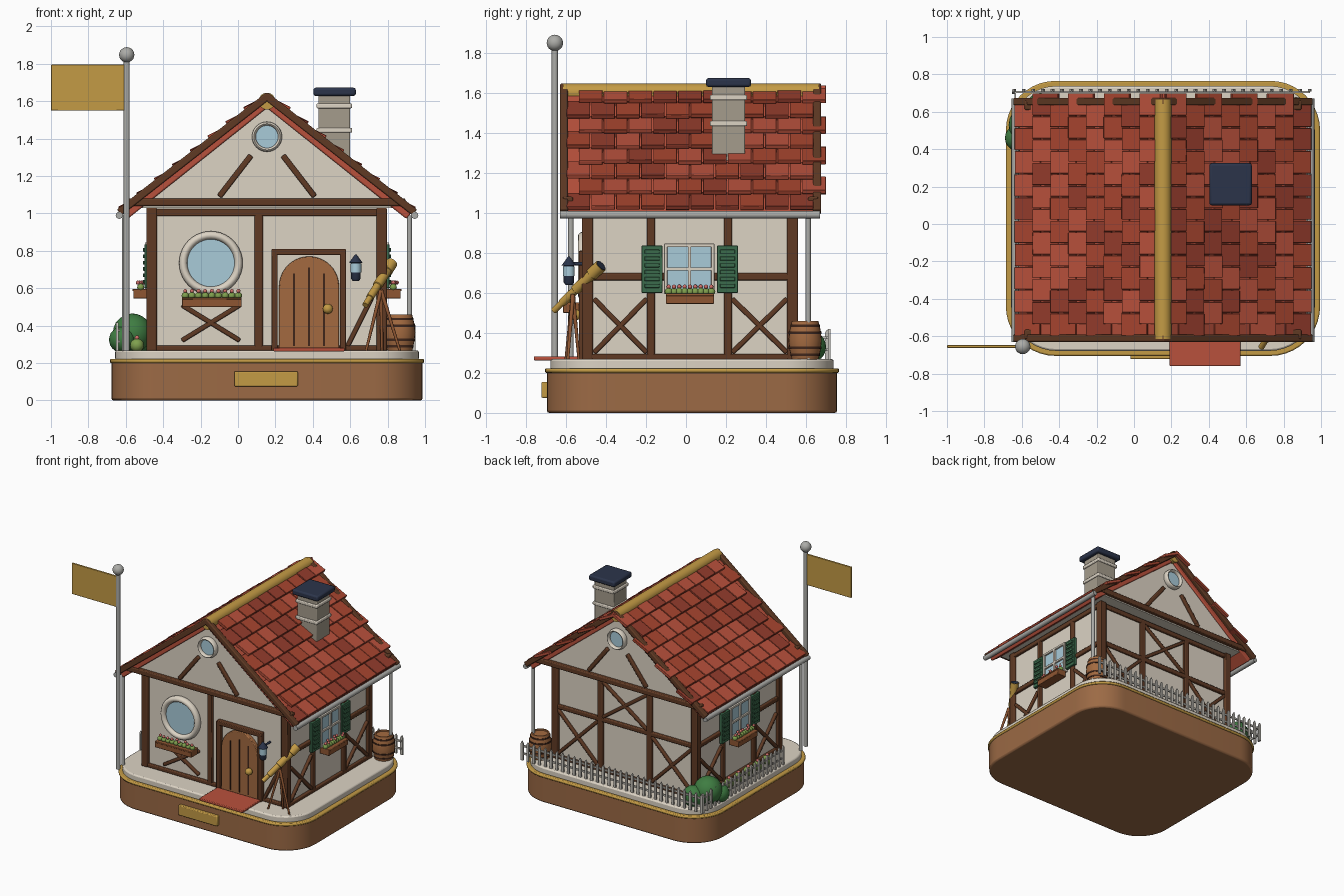
import bpy, bmesh, math, random
from mathutils import Vector as V, Matrix

if "Cube" in bpy.data.objects:
    bpy.data.objects.remove(bpy.data.objects["Cube"])

random.seed(4)
CX, CY = 0.155, 0.02
COL = dict(timber='603a24', cream='dcd3c4', red='b9513c', red2='a8452f', red3='943c2c', gold='c49b45',
           navy='2b344a', green='3b6b4c', leaf='7fa04e', bush='3f7d42', glass='a9cbd9', steel='acaca8',
           door='a36a40', base='9c6a45', stone='a59c8c', fence='c4c0b8', pink='d0706a', box='8f5632', dark='40261a')
MATS = {}
for k, h in COL.items():
    m = bpy.data.materials.new(k)
    m.diffuse_color = [((int(h[i:i + 2], 16) / 255 + 0.055) / 1.055) ** 2.4 for i in (0, 2, 4)] + [1]
    m.use_nodes = True
    m.node_tree.nodes["Principled BSDF"].inputs["Base Color"].default_value = m.diffuse_color
    MATS[k] = m


def finish(name, bm, *cols, bevel=0.0, smooth=True):
    bmesh.ops.recalc_face_normals(bm, faces=bm.faces[:])
    me = bpy.data.meshes.new(name)
    bm.to_mesh(me)
    bm.free()
    ob = bpy.data.objects.new(name, me)
    bpy.context.collection.objects.link(ob)
    for c in cols:
        me.materials.append(MATS[c])
    if bevel:
        md = ob.modifiers.new('bevel', 'BEVEL')
        md.width, md.segments, md.limit_method = bevel, 2, 'ANGLE'
    if smooth:
        bpy.ops.object.select_all(action='DESELECT')
        ob.select_set(True)
        bpy.context.view_layer.objects.active = ob
        bpy.ops.object.shade_smooth_by_angle(angle=math.radians(40))
    return ob


def box(bm, x0, x1, y0, y1, z0, z1):
    M = Matrix.Translation(((x0 + x1) / 2, (y0 + y1) / 2, (z0 + z1) / 2)) @ Matrix.Diagonal((abs(x1 - x0), y1 - y0, z1 - z0, 1))
    bmesh.ops.create_cube(bm, size=1, matrix=M)


def beam(bm, p, q, n, w=0.04, d=0.03):
    p, q, n = V(p), V(q), V(n)
    a = (q - p).normalized()
    s = n.cross(a).normalized()
    R = Matrix((a, s, n)).transposed().to_4x4()
    M = Matrix.Translation((p + q) / 2) @ R @ Matrix.Diagonal(((q - p).length, w, d, 1))
    return bmesh.ops.create_cube(bm, size=1, matrix=M)['verts']


def prism(bm, pts, vec):
    a = [bm.verts.new(p) for p in pts]
    b = [bm.verts.new(V(p) + V(vec)) for p in pts]
    bm.faces.new(a)
    bm.faces.new(b)
    for i in range(len(a)):
        j = (i + 1) % len(a)
        bm.faces.new((a[i], a[j], b[j], b[i]))


def lathe(bm, loc, axis, prof, n=24, ring=False):
    R = V(axis).to_track_quat('Z', 'Y')
    rows = [[bm.verts.new(V(loc) + R @ V((r * math.cos(t), r * math.sin(t), h)))
             for t in (2 * math.pi * k / n for k in range(n))] for r, h in prof]
    for a, b in zip(rows, rows[1:] + ([rows[0]] if ring else [])):
        for i in range(n):
            j = (i + 1) % n
            bm.faces.new((a[i], a[j], b[j], b[i]))
    if not ring:
        bm.faces.new(rows[0])
        bm.faces.new(rows[-1])


def cyl(bm, p, q, r, r2=None, n=16):
    d = V(q) - V(p)
    lathe(bm, p, d, [(r, 0), (r if r2 is None else r2, d.length)], n)


def ball(bm, loc, r, sub=2):
    bmesh.ops.create_icosphere(bm, subdivisions=sub, radius=r, matrix=Matrix.Translation(loc))


def slab(name, hx, hy, r, z0, z1, col, bevel):
    pts = []
    for k, (sx, sy) in enumerate(((1, 1), (-1, 1), (-1, -1), (1, -1))):
        for i in range(11):
            t = math.pi / 2 * (k + i / 10)
            pts.append((CX + sx * (hx - r) + r * math.cos(t), 0.03 + sy * (hy - r) + r * math.sin(t), z0))
    bm = bmesh.new()
    prism(bm, pts, (0, 0, z1 - z0))
    finish(name, bm, col, bevel=bevel)


# Plinth, gold rim, terrace
slab('plinth', 0.832, 0.725, 0.26, 0, 0.21, 'base', 0.012)
slab('plinth_rim', 0.84, 0.735, 0.265, 0.2, 0.222, 'gold', 0.008)
slab('terrace', 0.812, 0.708, 0.24, 0.215, 0.268, 'cream', 0.01)
bm = bmesh.new(); box(bm, -0.02, 0.32, -0.722, -0.69, 0.075, 0.155); finish('blank_plaque', bm, 'gold', bevel=0.006)
bm = bmesh.new(); box(bm, 0.19, 0.57, -0.76, -0.53, 0.262, 0.282); finish('door_mat', bm, 'red', bevel=0.005)

# Walls and gable block
bm = bmesh.new(); box(bm, -0.465, 0.775, -0.495, 0.535, 0.26, 1.06); finish('walls', bm, 'cream')
bm = bmesh.new(); prism(bm, [(CX - 0.72, -0.585, 1.03), (CX + 0.72, -0.585, 1.03), (CX, -0.585, 1.59)], (0, 1.215, 0)); finish('gable_walls', bm, 'cream')

# Timber frame
bm = bmesh.new()
for x in (-0.462, 0.768):
    for y in (-0.492, 0.532):
        box(bm, x - 0.028, x + 0.028, y - 0.028, y + 0.028, 0.265, 1.03)
def front(u0, z0, u1, z1, w=0.04): beam(bm, (u0, -0.5, z0), (u1, -0.5, z1), (0, -1, 0), w)
def back(u0, z0, u1, z1, w=0.035): beam(bm, (u0, 0.54, z0), (u1, 0.54, z1), (0, 1, 0), w)
for f in (front, back):
    f(-0.46, 1.005, 0.77, 1.005)
    f(-0.46, 0.28, 0.77, 0.28, 0.03)
front(0.11, 0.27, 0.11, 1.0, 0.045)
front(-0.3, 0.32, 0.01, 0.51, 0.025)
front(-0.3, 0.51, 0.01, 0.32, 0.025)
front(0.585, 0.29, 0.74, 0.6, 0.025)
back(-0.46, 0.68, 0.77, 0.68)
for u in (-0.06, 0.37):
    back(u, 0.27, u, 1.0, 0.045)
for u0, u1, z0, z1 in ((-0.44, -0.08, 0.3, 0.66), (0.39, 0.75, 0.3, 0.66), (-0.04, 0.35, 0.7, 0.98)):
    back(u0, z0, u1, z1, 0.025)
    back(u0, z1, u1, z0, 0.025)
for s in (-1, 1):
    def side(u0, z0, u1, z1, w=0.035): beam(bm, (CX + s * 0.625, u0, z0), (CX + s * 0.625, u1, z1), (s, 0, 0), w)
    side(-0.49, 1.005, 0.53, 1.005)
    side(-0.49, 0.28, 0.53, 0.28, 0.03)
    side(-0.49, 0.68, 0.53, 0.68)
    for u in (-0.175, 0.21):
        side(u, 0.27, u, 1.0, 0.04)
    for u0, u1 in ((-0.46, -0.195), (0.23, 0.505)):
        side(u0, 0.3, u1, 0.57, 0.025)
        side(u0, 0.57, u1, 0.3, 0.025)
# gable timbers and barge boards at both ends
for n, y in ((-1, -0.59), (1, 0.635)):
    beam(bm, (CX - 0.74, y, 1.06), (CX + 0.74, y, 1.06), (0, n, 0), 0.04, 0.05)
    for s in (-1, 1):
        beam(bm, (CX + s * 0.255, y, 1.09), (CX + s * 0.085, y, 1.31), (0, n, 0), 0.03)
        beam(bm, (CX + s * 0.79, y + n * 0.02, 1.005), (CX - s * 0.01, y + n * 0.02, 1.632), (0, n, 0), 0.04, 0.04)
finish('timber_frame', bm, 'timber', bevel=0.007)

# Roof boards, overlapping tiles and ridge cap
bm = bmesh.new()
bt = bmesh.new()
for s in (-1, 1):
    d, nrm = V((s * 0.782, 0, -0.623)), V((s * 0.623, 0, 0.782))
    top = V((CX, 0, 1.615))
    a, b = top - nrm * 0.02, top + d * 0.985 - nrm * 0.02
    beam(bm, a + V((0, CY, 0)), b + V((0, CY, 0)), nrm, 1.25, 0.04)
    for i in range(8):
        lo = top + d * ((i + 1) * 0.122 + 0.01) + nrm * 0.03
        hi = lo - d * 0.15 - nrm * 0.032
        tn = V((0, 1, 0)).cross(hi - lo).normalized()
        tn = tn if tn.z > 0 else -tn
        for j in range(10):
            o = V((0, -0.538 + (i % 2 == 0) * 0.062 + j * 0.124, 0))
            k = random.randrange(3)
            o += tn * random.uniform(-0.003, 0.003)
            for f in {f for v in beam(bt, lo + o, hi + o, tn, 0.118, 0.022) for f in v.link_faces}:
                f.material_index = k
finish('roof_boards', bm, 'red', bevel=0.008)
finish('roof_tiles', bt, 'red', 'red2', 'red3', bevel=0.003)
bm = bmesh.new(); cyl(bm, (CX, -0.615, 1.6), (CX, 0.665, 1.6), 0.045, n=24); finish('ridge_cap', bm, 'gold')

# Gutters and downpipes
bm = bmesh.new()
for s, y in ((-1, -0.575), (1, 0.61)):
    x = CX + s * 0.79
    cyl(bm, (x, -0.63, 0.99), (x, 0.67, 0.99), 0.019)
    cyl(bm, (CX + s * 0.762, y, 0.265), (CX + s * 0.762, y, 0.99), 0.014)
finish('gutters_and_downpipes', bm, 'steel')

# Chimney
bm = bmesh.new(); box(bm, 0.43, 0.6, 0.13, 0.295, 1.2, 1.64); finish('chimney', bm, 'stone', bevel=0.006)
bm = bmesh.new()
for z in (1.445, 1.575):
    box(bm, 0.42, 0.61, 0.12, 0.305, z - 0.013, z + 0.013)
finish('chimney_bands', bm, 'cream', bevel=0.006)
bm = bmesh.new(); box(bm, 0.403, 0.63, 0.1, 0.325, 1.628, 1.672); finish('chimney_cap', bm, 'navy', bevel=0.012)

# Round windows
bg, br = bmesh.new(), bmesh.new()
for x, y, z, r, n in ((-0.145, -0.5, 0.735, 0.148, -1), (CX, -0.585, 1.41, 0.07, -1), (CX, 0.63, 1.41, 0.07, 1)):
    w = r * 0.15
    lathe(br, (x, y, z), (0, n, 0), [(r + w * math.cos(t), 0.012 + 0.028 * math.sin(t)) for t in
                                     (2 * math.pi * k / 12 for k in range(12))], 40, True)
    cyl(bg, (x, y, z), (x, y + n * 0.015, z), r, n=40)
finish('round_window_rings', br, 'cream')

# Side windows, shutters
bf, bs = bmesh.new(), bmesh.new()
for s in (-1, 1):
    X = lambda o: CX + s * (0.62 + o)
    def sbox(b, o0, o1, *r): box(b, X(o0), X(o1), *r)
    sbox(bg, 0, 0.02, -0.1, 0.13, 0.605, 0.835)
    for y in (-0.11, 0.125, 0.009):
        sbox(bf, 0, 0.033, y, y + 0.017, 0.595, 0.845)
    for z in (0.595, 0.71, 0.828):
        sbox(bf, 0, 0.033, -0.11, 0.142, z, z + 0.017)
    for y in (-0.222, 0.155):
        sbox(bs, 0.01, 0.034, y, y + 0.105, 0.6, 0.835)
        for i in range(6):
            z = 0.625 + i * 0.034
            sbox(bs, 0.03, 0.043, y + 0.015, y + 0.09, z, z + 0.02)
finish('window_glass', bg, 'glass')
finish('side_window_frames', bf, 'cream', bevel=0.003)
finish('shutters', bs, 'green', bevel=0.003)

# Flower boxes with planting
bb, bl, bp = bmesh.new(), bmesh.new(), bmesh.new()
boxes = [((-0.3, -0.575, 0.5), (0.02, -0.575, 0.5), (0, -1, 0))]
boxes += [((CX + s * 0.675, -0.1, 0.545), (CX + s * 0.675, 0.14, 0.545), (s, 0, 0)) for s in (-1, 1)]
for p, q, n in boxes:
    p, q = V(p), V(q)
    up = V((0, 0, 0.025))
    beam(bb, p + up, q + up, n, 0.05, 0.08)
    beam(bb, p + up * 1.8, q + up * 1.8, n, 0.012, 0.09)
    for i in range(9):
        c = p.lerp(q, (i + 0.5) / 9)
        ball(bl, c + V((0, 0, 0.06)), 0.02)
        ball(bp, c + V(n) * random.uniform(-0.02, 0.02) + V((0, 0, 0.085)), 0.011)
# small border plants and corner bushes on the left
for i in range(5):
    c = V((-0.54, -0.25 + i * 0.12, 0.295))
    ball(bl, c, 0.038)
    ball(bp, c + V((0, 0, 0.04)), 0.013)
finish('flower_boxes', bb, 'box', bevel=0.004)
finish('foliage', bl, 'leaf')
finish('blossoms', bp, 'pink')
bm = bmesh.new()
for x, y, z, r in ((-0.565, 0.53, 0.36, 0.105), (-0.62, 0.46, 0.325, 0.07), (-0.5, 0.62, 0.33, 0.08)):
    ball(bm, (x, y, z), r, 3)
finish('bushes', bm, 'bush')

# Front door
bm = bmesh.new()
for x in (0.18, 0.545):
    box(bm, x, x + 0.032, -0.535, -0.49, 0.265, 0.81)
box(bm, 0.18, 0.577, -0.535, -0.49, 0.778, 0.81)
finish('door_frame', bm, 'timber', bevel=0.005)
bm = bmesh.new()
arch = [(0.38 + 0.16 * math.cos(math.pi * i / 20), -0.525, 0.61 + 0.16 * math.sin(math.pi * i / 20)) for i in range(21)]
prism(bm, [(0.22, -0.525, 0.268), (0.54, -0.525, 0.268)] + arch, (0, 0.035, 0))
finish('arched_door', bm, 'door', bevel=0.005)
bm = bmesh.new()
for x, z in ((0.3, 0.68), (0.38, 0.71), (0.46, 0.68)):
    box(bm, x - 0.005, x + 0.005, -0.528, -0.52, 0.29, z)
finish('door_grooves', bm, 'dark')
bm = bmesh.new(); ball(bm, (0.48, -0.55, 0.49), 0.027, 3); cyl(bm, (0.48, -0.52, 0.49), (0.48, -0.55, 0.49), 0.012); finish('door_knob', bm, 'gold')

# Wall lantern
bm = bmesh.new()
lathe(bm, (0.63, -0.585, 0), (0, 0, 1), [(0.018, 0.64), (0.026, 0.652), (0.026, 0.735), (0.036, 0.737), (0.012, 0.77), (0.005, 0.78)], 12)
cyl(bm, (0.63, -0.49, 0.745), (0.63, -0.585, 0.745), 0.008)
finish('wall_lantern', bm, 'navy')
bm = bmesh.new(); cyl(bm, (0.63, -0.585, 0.685), (0.63, -0.585, 0.732), 0.029, n=12); finish('lantern_glass', bm, 'glass')

# Telescope on tripod
lo, hi = V((0.68, -0.66, 0.51)), V((0.822, -0.425, 0.735))
L = (hi - lo).length
bm = bmesh.new()
lathe(bm, lo, hi - lo, [(0.016, 0), (0.016, 0.06), (0.021, 0.062), (0.021, 0.16), (0.026, 0.163), (0.026, L - 0.07), (0.032, L - 0.068), (0.032, L)], 20)
finish('telescope_tube', bm, 'gold')
bm = bmesh.new(); cyl(bm, lo.lerp(hi, 0.99), lo.lerp(hi, 1.008), 0.028, n=20); finish('telescope_lens', bm, 'navy')
bm = bmesh.new()
for x, y in ((0.685, -0.6), (0.865, -0.59), (0.77, -0.535)):
    cyl(bm, (0.765, -0.565, 0.59), (x, y, 0.267), 0.011, 0.007, 10)
finish('tripod_legs', bm, 'box')

# Barrel with hoops
bm, bh = bmesh.new(), bmesh.new()
B = (0.865, 0.595, 0.265)
lathe(bm, B, (0, 0, 1), [(0.066, 0), (0.078, 0.05), (0.083, 0.098), (0.078, 0.146), (0.066, 0.195), (0.056, 0.195), (0.056, 0.185)], 24)
for z, r in ((0.025, 0.074), (0.06, 0.082), (0.135, 0.082), (0.17, 0.074)):
    cyl(bh, (B[0], B[1], B[2] + z - 0.006), (B[0], B[1], B[2] + z + 0.006), r, n=24)
finish('barrel', bm, 'door')
finish('barrel_hoops', bh, 'dark')

# Picket fence along the back and left
bm = bmesh.new()
def fence(p, q, n):
    p, q = V(p), V(q)
    a, w = (q - p).normalized(), V((0, 0, 1))
    for z in (0.05, 0.11):
        beam(bm, p + w * z, q + w * z, a.cross(w), 0.014, 0.01)
    for i in range(n):
        c = p.lerp(q, i / (n - 1)) + a.cross(w) * 0.004
        prism(bm, [c - a * 0.01, c + a * 0.01, c + a * 0.01 + w * 0.135, c + w * 0.153, c - a * 0.01 + w * 0.135], a.cross(w) * 0.012)
fence((0.94, 0.705, 0.265), (-0.64, 0.705, 0.265), 32)
fence((-0.635, 0.705, 0.265), (-0.635, -0.3, 0.265), 21)
finish('picket_fence', bm, 'fence', smooth=False)

# Flagpole and blank flag
bm = bmesh.new(); cyl(bm, (-0.595, -0.655, 0.265), (-0.595, -0.655, 1.83), 0.016); ball(bm, (-0.595, -0.655, 1.848), 0.041, 3); finish('flagpole', bm, 'steel')
bm = bmesh.new(); box(bm, -1.0, -0.6, -0.662, -0.648, 1.55, 1.795); finish('flag', bm, 'gold', bevel=0.003)
